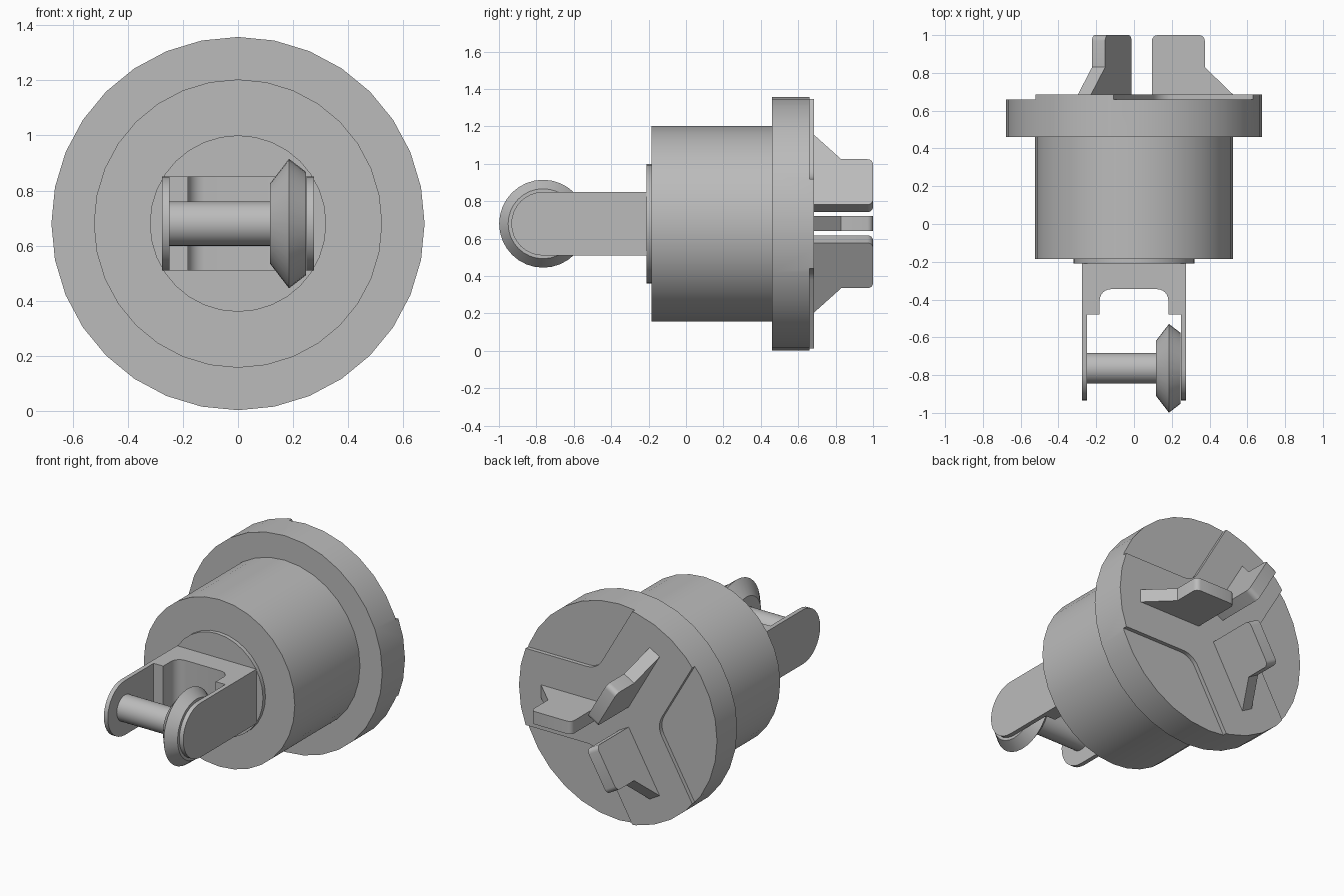
import bpy, bmesh
from math import sin, cos, radians, pi
from mathutils import Matrix, Vector

if "Cube" in bpy.data.objects:
    bpy.data.objects.remove(bpy.data.objects["Cube"], do_unlink=True)

AXIS_Z = 0.68      # height of the main axis, which runs along y
WHEEL_Y = -0.764   # wheel and pin centre

grey = bpy.data.materials.new("plain_grey")
grey.use_nodes = True
grey.diffuse_color = (0.5, 0.5, 0.5, 1)
grey.node_tree.nodes["Principled BSDF"].inputs["Base Color"].default_value = (0.5, 0.5, 0.5, 1)


def finish(name, bm):
    bmesh.ops.recalc_face_normals(bm, faces=bm.faces)
    mesh = bpy.data.meshes.new(name)
    bm.to_mesh(mesh)
    bm.free()
    mesh.materials.append(grey)
    obj = bpy.data.objects.new(name, mesh)
    bpy.context.collection.objects.link(obj)
    return obj


def arc(cx, cy, r, start, end, steps=6):
    angles = [radians(start + (end - start) * i / steps) for i in range(steps + 1)]
    return [(cx + r * cos(a), cy + r * sin(a)) for a in angles]


def prism(name, outline, low, high, place):
    """Extrude a 2D outline; place maps (u, v, depth) to a point."""
    bm = bmesh.new()
    rings = [[bm.verts.new(place(u, v, d)) for u, v in outline] for d in (low, high)]
    for ring in rings:
        bm.faces.new(ring)
    n = len(outline)
    for i in range(n):
        j = (i + 1) % n
        bm.faces.new((rings[0][i], rings[0][j], rings[1][j], rings[1][i]))
    return finish(name, bm)


def lathe(name, profile, place, sides=32):
    """Turn (position, radius) pairs round an axis, with flat end caps."""
    bm = bmesh.new()
    rings = [[bm.verts.new(place(r * cos(2 * pi * k / sides), r * sin(2 * pi * k / sides), p))
              for k in range(sides)] for p, r in profile]
    bm.faces.new(rings[0])
    bm.faces.new(rings[-1])
    for a, b in zip(rings, rings[1:]):
        for k in range(sides):
            m = (k + 1) % sides
            bm.faces.new((a[k], a[m], b[m], b[k]))
    return finish(name, bm)


def boolean(target, cutter, operation):
    mod = target.modifiers.new("cut", "BOOLEAN")
    mod.operation, mod.object, mod.solver = operation, cutter, "EXACT"
    bpy.context.view_layer.objects.active = target
    bpy.ops.object.modifier_apply(modifier=mod.name)
    bpy.data.objects.remove(cutter, do_unlink=True)


def along_y(u, v, d):
    return (u, d, AXIS_Z + v)


def along_x(u, v, d):
    return (d, WHEEL_Y + u, AXIS_Z + v)


def around(degrees):
    """Place a (radial, sideways, y) point at an angle round the main axis."""
    turn = Matrix.Rotation(radians(degrees), 2)

    def place(u, v, d):
        p = turn @ Vector((u, v))
        return along_y(p.x, p.y, d)
    return place


# Drum, front disc and rear flange
parts = [
    lathe("drum", [(-0.185, 0.523), (0.46, 0.523)], along_y),
    lathe("front_disc", [(-0.21, 0.32), (-0.185, 0.32)], along_y),
]
flange = lathe("flange", [(0.46, 0.677), (0.685, 0.677)], along_y)
parts.append(flange)

# Three shallow recesses leave a raised three-armed face on the flange
apex, fillet = 0.24 / sin(pi / 3), 0.12
wedge = arc(apex + fillet / sin(pi / 3), 0, fillet, 150, 210)
wedge += [(apex + 1, -2 * sin(pi / 3)), (apex + 1, 2 * sin(pi / 3))]
for angle in (60, 180, 300):
    boolean(flange, prism("recess", wedge, 0.66, 0.8, around(angle)), "DIFFERENCE")

# Three flared prongs, one on each arm
prong = [(0.095, 0.685), (0.525, 0.685), (0.375, 0.83)]
prong += arc(0.345, 0.97, 0.03, 0, 90, 4) + arc(0.125, 0.97, 0.03, 90, 180, 4)
for number, angle in enumerate((0, 120, 240), 1):
    spot = around(angle)
    parts.append(prism(f"prong_{number}", prong, -0.04, 0.04,
                       lambda u, v, d, spot=spot: spot(u, d, v)))

# Yoke: stepped fork, with its arm ends rounded by a side profile
half = [(0.275, -0.21), (0.275, -1), (0.248, -1), (0.248, -0.48), (0.182, -0.48)]
half += arc(0.122, -0.405, 0.06, 0, 90)
fork = half + [(-x, y) for x, y in reversed(half)]
yoke = prism("yoke", fork, -0.3, 0.3, along_y_up := lambda u, v, d: (u, v, AXIS_Z + d))
side = arc(0, 0, 0.17, 90, 270, 16) + [(0.8, -0.17), (0.8, 0.17)]
boolean(yoke, prism("yoke_side", side, -0.5, 0.5, along_x), "INTERSECT")
parts.append(yoke)

# Pin and bevelled wheel
parts.append(lathe("pin", [(-0.25, 0.081), (0.125, 0.081)], along_x))
parts.append(lathe("wheel", [(0.116, 0.145), (0.185, 0.235), (0.247, 0.187)], along_x))

# Smooth round sides, keep sharp edges
bpy.ops.object.select_all(action="DESELECT")
for part in parts:
    part.select_set(True)
bpy.context.view_layer.objects.active = parts[0]
bpy.ops.object.shade_smooth_by_angle(angle=radians(30))
